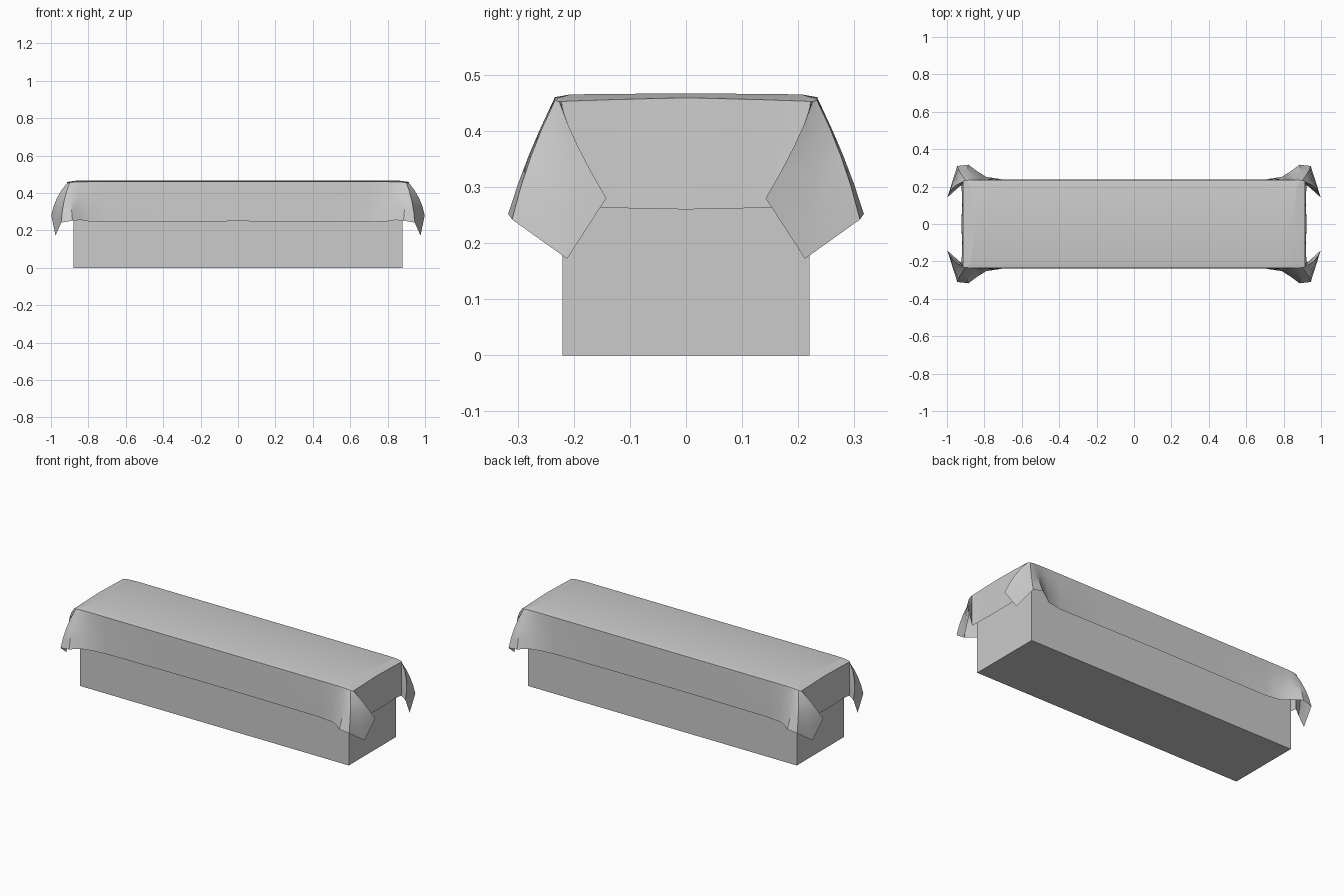
import bpy, bmesh
from mathutils import Vector

if "Cube" in bpy.data.objects:
    bpy.data.objects.remove(bpy.data.objects["Cube"])

# Table block
bpy.ops.mesh.primitive_cube_add(size=1, location=(0, 0, 0.22))
block = bpy.context.object
block.name = "table_block"
block.scale = (1.76, 0.44, 0.44)

# Cloth columns for one quarter: (rim point, hem point, outward bulge)
columns = [
    ((0.00, 0.234, 0.460), (0.00, 0.238, 0.249), 0),
    ((0.40, 0.234, 0.460), (0.40, 0.238, 0.247), 0),
    ((0.70, 0.234, 0.460), (0.70, 0.238, 0.245), 0),
    ((0.80, 0.234, 0.460), (0.79, 0.252, 0.247), 0),
    ((0.86, 0.234, 0.459), (0.84, 0.283, 0.255), 0.003),
    ((0.885, 0.234, 0.457), (0.885, 0.317, 0.252), 0.006),
    ((0.900, 0.233, 0.455), (0.945, 0.310, 0.242), 0.008),
    ((0.912, 0.230, 0.453), (0.976, 0.212, 0.172), 0.012),
    ((0.915, 0.226, 0.452), (0.998, 0.142, 0.280), 0.012),
    ((0.915, 0.224, 0.452), (0.945, 0.190, 0.268), 0),
    ((0.915, 0.222, 0.452), (0.924, 0.208, 0.262), 0),
    ((0.914, 0.210, 0.453), (0.920, 0.165, 0.264), 0),
    ((0.914, 0.120, 0.456), (0.920, 0.100, 0.262), 0),
    ((0.914, 0.000, 0.459), (0.922, 0.000, 0.260), 0),
]

# Draped cloth: centre line, soft shoulder, rim, then the hanging skirt
bm = bmesh.new()
grid = []
for rim, hem, bulge in columns:
    rim, hem = Vector(rim), Vector(hem)
    line = [Vector((min(rim.x, 0.85), 0, 0.467)),
            Vector((min(rim.x, 0.87), rim.y * 0.88, 0.465)), rim]
    for t in (0.25, 0.5, 0.75, 1.0):
        p = rim.lerp(hem, t)
        out = bulge * 4 * t * (1 - t)
        line.append(p + Vector((out, out * 0.7, out * 0.5)))
    grid.append([bm.verts.new(p) for p in line])
for a, b in zip(grid, grid[1:]):
    for i in range(len(a) - 1):
        bm.faces.new((a[i], a[i + 1], b[i + 1], b[i]))
bmesh.ops.remove_doubles(bm, verts=bm.verts, dist=0.0005)

# Mirror the quarter across both axes
for axis in (0, 1):
    copy = bmesh.ops.duplicate(bm, geom=bm.verts[:] + bm.edges[:] + bm.faces[:])["geom"]
    for v in copy:
        if isinstance(v, bmesh.types.BMVert):
            v.co[axis] *= -1
    faces = [f for f in copy if isinstance(f, bmesh.types.BMFace)]
    bmesh.ops.reverse_faces(bm, faces=faces)
    bmesh.ops.remove_doubles(bm, verts=bm.verts, dist=0.0005)
bmesh.ops.recalc_face_normals(bm, faces=bm.faces)
if max(bm.faces, key=lambda f: f.calc_center_median().z).normal.z < 0:
    bmesh.ops.reverse_faces(bm, faces=bm.faces[:])

mesh = bpy.data.meshes.new("table_cloth")
bm.to_mesh(mesh)
bm.free()
cloth = bpy.data.objects.new("table_cloth", mesh)
bpy.context.collection.objects.link(cloth)
bpy.ops.object.select_all(action='DESELECT')
cloth.select_set(True)
bpy.context.view_layer.objects.active = cloth
bpy.ops.object.shade_smooth_by_angle(angle=0.6)
